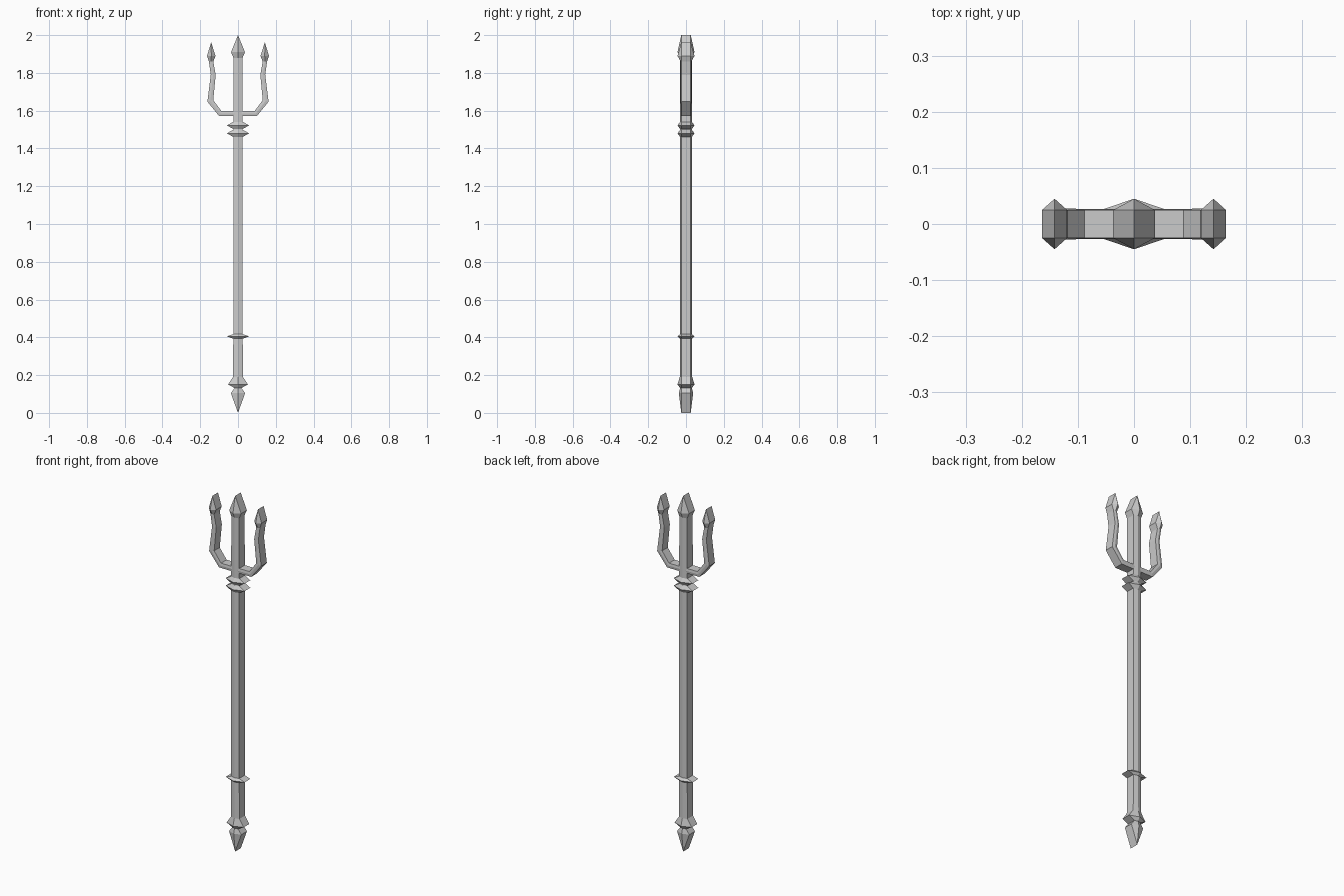
import bpy, bmesh

if "Cube" in bpy.data.objects:
    bpy.data.objects.remove(bpy.data.objects["Cube"])

HALF = 0.025  # half depth of the flat side faces


def loft(name, stations):
    """Skin six-sided rings; each station is (left xz, right xz, ridge depth)."""
    bm = bmesh.new()
    rings = []
    for (xa, za), (xb, zb), r in stations:
        xm, zm = (xa + xb) / 2, (za + zb) / 2
        pts = [(xa, -HALF, za), (xm, -r, zm), (xb, -HALF, zb),
               (xb, HALF, zb), (xm, r, zm), (xa, HALF, za)]
        rings.append([bm.verts.new(p) for p in pts])
    for a, b in zip(rings, rings[1:]):
        for i in range(6):
            j = (i + 1) % 6
            bm.faces.new((a[i], a[j], b[j], b[i]))
    bmesh.ops.remove_doubles(bm, verts=bm.verts, dist=1e-4)
    bmesh.ops.recalc_face_normals(bm, faces=bm.faces)
    mesh = bpy.data.meshes.new(name)
    bm.to_mesh(mesh)
    bm.free()
    obj = bpy.data.objects.new(name, mesh)
    bpy.context.collection.objects.link(obj)
    return obj


def collar(z, h):
    return [(z - h, 0.025, 0.031), (z, 0.059, 0.045), (z + h, 0.025, 0.031)]


# Shaft with pommel, collars and central spearhead: (z, half width, ridge depth)
profile = [(0.0, 0.0, HALF), (0.105, 0.038, 0.038), (0.132, 0.018, 0.031),
           (0.15, 0.053, 0.045), (0.19, 0.026, 0.033)]
profile += collar(0.405, 0.012) + collar(1.48, 0.019) + collar(1.522, 0.019)
profile += [(1.88, 0.024, 0.031), (1.91, 0.037, 0.045), (2.0, 0.0, HALF)]
loft("shaft", [((-w, z), (w, z), r) for z, w, r in profile])

# Outer prong with half of the crossbar: inner edge, outer edge, ridge depth
prong = loft("side_prongs", [
    ((0.0, 1.598), (0.0, 1.571), 0.027),
    ((0.088, 1.598), (0.10, 1.571), 0.027),
    ((0.131, 1.656), (0.162, 1.648), 0.028),
    ((0.118, 1.79), (0.144, 1.79), 0.028),
    ((0.131, 1.86), (0.154, 1.86), 0.028),
    ((0.119, 1.89), (0.164, 1.89), 0.045),
    ((0.142, 1.962), (0.142, 1.962), HALF),
])
mirror = prong.modifiers.new("Mirror", "MIRROR")
mirror.use_axis[0] = True
mirror.use_clip = True
